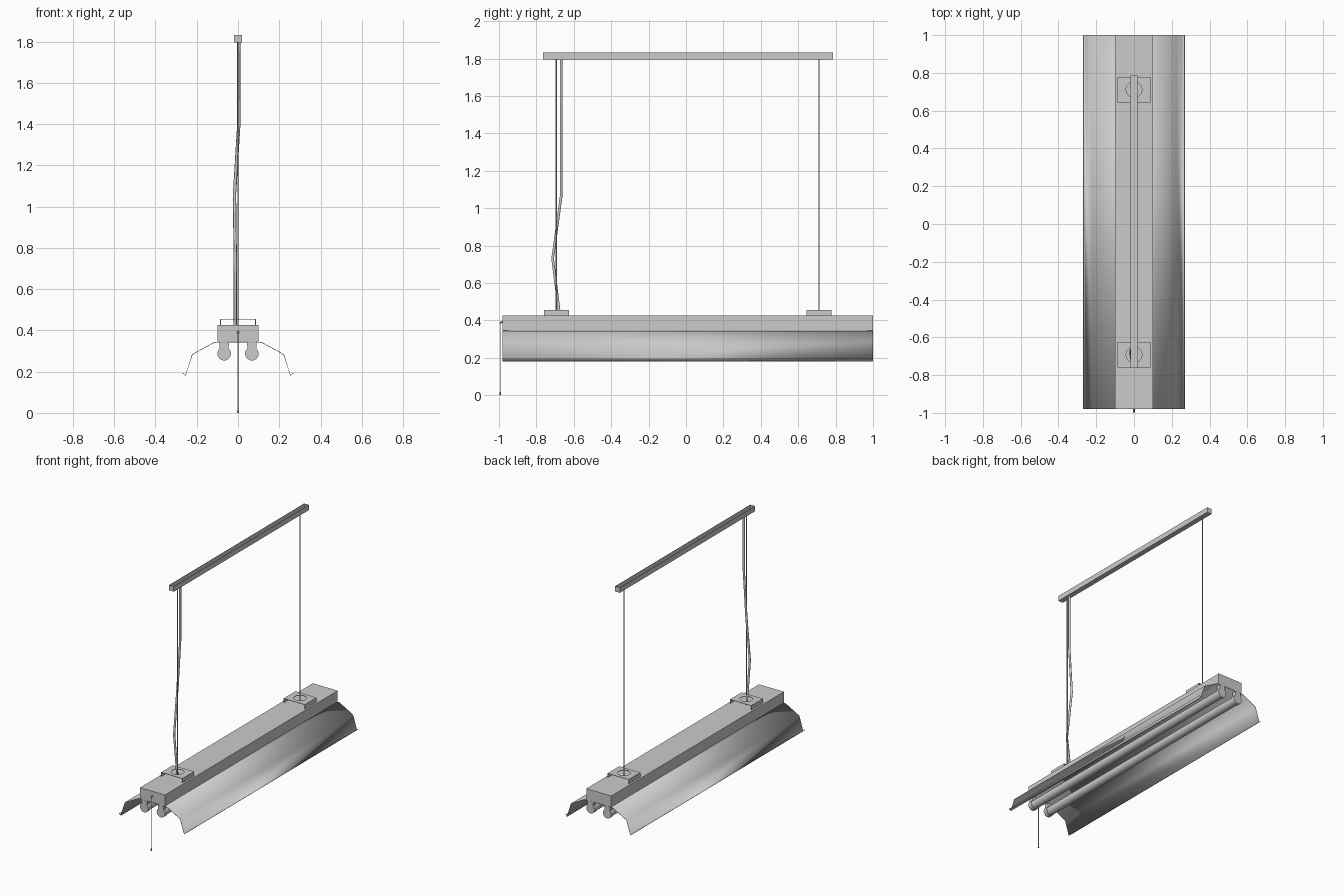
import bpy, bmesh, math
from mathutils import Vector

if "Cube" in bpy.data.objects:
    bpy.data.objects.remove(bpy.data.objects["Cube"], do_unlink=True)

grey = bpy.data.materials.new("light grey metal")
grey.use_nodes = True
COLOUR = (0.6, 0.6, 0.6, 1)
grey.diffuse_color = COLOUR
grey.node_tree.nodes["Principled BSDF"].inputs["Base Color"].default_value = COLOUR

FRONT, BACK = -0.98, 1.0


def finish(name, bm, smooth=None):
    """Turn a bmesh into a named grey object."""
    mesh = bpy.data.meshes.new(name)
    bm.to_mesh(mesh)
    bm.free()
    obj = bpy.data.objects.new(name, mesh)
    bpy.context.collection.objects.link(obj)
    mesh.materials.append(grey)
    if smooth:
        bpy.ops.object.select_all(action="DESELECT")
        obj.select_set(True)
        bpy.context.view_layer.objects.active = obj
        bpy.ops.object.shade_smooth_by_angle(angle=math.radians(smooth))
    return obj


def extrude_profile(name, points, y0, y1, closed=True, smooth=None):
    """Sweep an x-z profile along y; open profiles give a sheet."""
    bm = bmesh.new()
    verts = [bm.verts.new((x, y0, z)) for x, z in points]
    if closed:
        geom = [bm.faces.new(verts)]
        moved = bmesh.ops.extrude_face_region(bm, geom=geom)["geom"]
    else:
        edges = [bm.edges.new(pair) for pair in zip(verts, verts[1:])]
        moved = bmesh.ops.extrude_edge_only(bm, edges=edges)["geom"]
    top = [v for v in moved if isinstance(v, bmesh.types.BMVert)]
    bmesh.ops.translate(bm, verts=top, vec=(0, y1 - y0, 0))
    bmesh.ops.recalc_face_normals(bm, faces=bm.faces)
    return finish(name, bm, smooth)


def thicken(obj, amount):
    mod = obj.modifiers.new("sheet thickness", "SOLIDIFY")
    mod.thickness = amount
    mod.offset = 0
    return obj


def rod(name, start, end, r0, r1=None, sides=8):
    """Tapered or straight cylinder between two points."""
    a, b = Vector(start), Vector(end)
    bm = bmesh.new()
    bmesh.ops.create_cone(bm, cap_ends=True, segments=sides, radius1=r0,
                          radius2=r0 if r1 is None else r1, depth=(b - a).length)
    turn = Vector((0, 0, 1)).rotation_difference(b - a)
    bmesh.ops.rotate(bm, verts=bm.verts, cent=(0, 0, 0), matrix=turn.to_matrix())
    bmesh.ops.translate(bm, verts=bm.verts, vec=(a + b) / 2)
    return finish(name, bm, 40)


# Housing and the sheet reflector beneath it
extrude_profile("housing", [(-0.1, 0.345), (0.1, 0.345), (0.1, 0.425), (-0.1, 0.425)], FRONT, BACK)
wing = [(0.1, 0.343), (0.118, 0.34), (0.222, 0.283), (0.254, 0.182), (0.268, 0.193)]
sheet = [(-x, z) for x, z in reversed(wing)] + wing
thicken(extrude_profile("reflector", sheet, FRONT, BACK, closed=False, smooth=50), 0.003)

# Keyhole lamp holders at both ends, with a tube between each pair
for side, x in (("right", -0.067), ("left", 0.067)):
    arc = [math.radians(130 + 280 * i / 20) for i in range(21)]
    keyhole = [(x + 0.033 * math.cos(a), 0.287 + 0.033 * math.sin(a)) for a in arc]
    keyhole += [(x + 0.024, 0.347), (x - 0.024, 0.347)]
    for end, y in (("front", FRONT), ("back", BACK - 0.03)):
        extrude_profile(f"{side}_{end}_lamp_holder", keyhole, y, y + 0.03, smooth=30)
    rod(f"{side}_tube", (x, FRONT + 0.02, 0.287), (x, BACK - 0.02, 0.287), 0.03, sides=24)


def bracket(name, y):
    """Bent sheet bracket with a round hole in its top."""
    w, d, z = 0.085, 0.067, 0.454
    bm = bmesh.new()
    ring, edge = [], []
    for i in range(32):
        a = math.tau * (i + 0.5) / 32
        c, s = math.cos(a), math.sin(a)
        ring.append(bm.verts.new((0.042 * c, y + 0.042 * s, z)))
        k = 1 / max(abs(c), abs(s))
        edge.append(bm.verts.new((w * k * c, y + d * k * s, z)))
    # Pull the points nearest each diagonal out to the corners
    for v in edge:
        dx, dy = v.co.x, v.co.y - y
        if abs(dx) / w > 0.88 and abs(dy) / d > 0.8:
            v.co = (math.copysign(w, dx), y + math.copysign(d, dy), z)
    for i in range(32):
        j = (i + 1) % 32
        bm.faces.new((ring[i], edge[i], edge[j], ring[j]))
    bmesh.ops.remove_doubles(bm, verts=bm.verts, dist=0.0001)
    for x in (-w, w):
        bm.faces.new([bm.verts.new((x, y + dy, h))
                      for dy, h in ((-d, z), (d, z), (d, 0.425), (-d, 0.425))])
    thicken(finish(name, bm), 0.003)


bracket("front_bracket", -0.692)
bracket("back_bracket", 0.711)

# Ceiling rail: an open-topped channel with closed ends
bm = bmesh.new()
bmesh.ops.create_cube(bm, size=1)
bmesh.ops.scale(bm, verts=bm.verts, vec=(0.036, 1.547, 0.037))
bmesh.ops.translate(bm, verts=bm.verts, vec=(0, 0.011, 1.814))
bm.normal_update()
bmesh.ops.delete(bm, geom=[f for f in bm.faces if f.normal.z > 0.5], context="FACES")
thicken(finish("ceiling_rail", bm), 0.003)

# Suspension wires
rod("front_wire", (0, -0.694, 0.425), (0, -0.694, 1.8), 0.0035)
rod("back_wire", (0, 0.711, 0.425), (0, 0.711, 1.8), 0.0035)

# Slack power cable beside the front wire
curve = bpy.data.curves.new("power_cable", "CURVE")
curve.dimensions = "3D"
curve.bevel_depth = 0.008
curve.bevel_resolution = 1
curve.use_fill_caps = True
path = [(0.004, -0.668, 1.8), (0.004, -0.668, 1.4), (-0.017, -0.668, 1.06),
        (-0.013, -0.713, 0.73), (-0.014, -0.675, 0.425)]
spline = curve.splines.new("POLY")
spline.points.add(len(path) - 1)
for point, co in zip(spline.points, path):
    point.co = (*co, 1)
curve.materials.append(grey)
bpy.context.collection.objects.link(bpy.data.objects.new("power_cable", curve))

# Pull cord with its stub and end bead
rod("pull_cord_stub", (0, FRONT + 0.004, 0.395), (0, -0.996, 0.385), 0.006, 0.004)
rod("pull_cord", (0, -0.993, 0.01), (0, -0.993, 0.39), 0.0025, sides=6)
rod("pull_cord_bead", (0, -0.993, 0), (0, -0.993, 0.018), 0.006, 0.0025)
